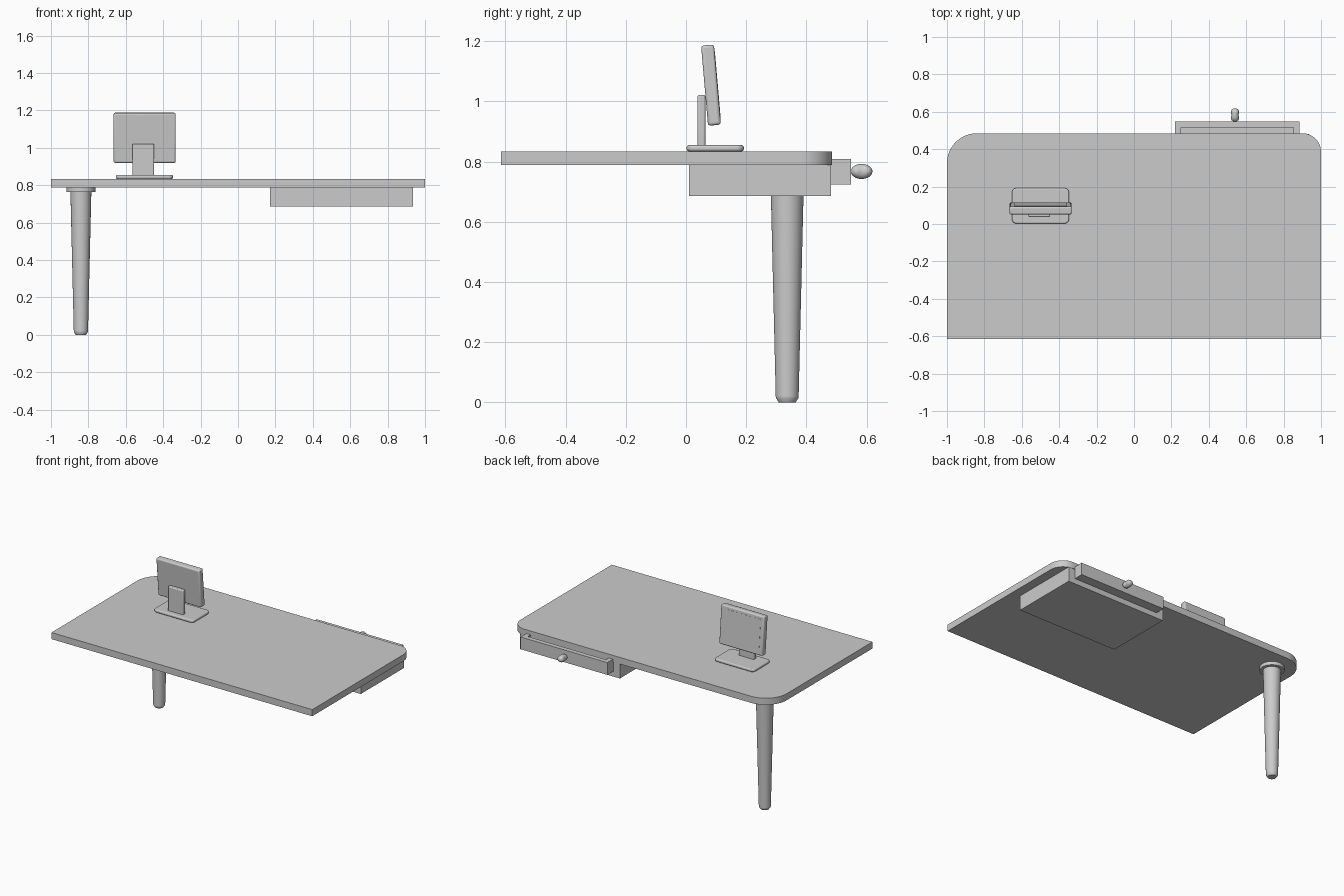
import bpy, bmesh
from math import sin, cos, pi, radians

if "Cube" in bpy.data.objects:
    bpy.data.objects.remove(bpy.data.objects["Cube"])


def make_object(name, bm, smooth=True):
    bmesh.ops.recalc_face_normals(bm, faces=bm.faces)
    me = bpy.data.meshes.new(name)
    bm.to_mesh(me)
    bm.free()
    ob = bpy.data.objects.new(name, me)
    bpy.context.collection.objects.link(ob)
    bpy.ops.object.select_all(action='DESELECT')
    ob.select_set(True)
    bpy.context.view_layer.objects.active = ob
    if smooth:
        bpy.ops.object.shade_smooth_by_angle(angle=radians(35))
    return ob


def prism(name, pts, z0, z1):
    bm = bmesh.new()
    face = bm.faces.new([bm.verts.new((x, y, z0)) for x, y in pts])
    top = bmesh.ops.extrude_face_region(bm, geom=[face])
    for v in [g for g in top['geom'] if isinstance(g, bmesh.types.BMVert)]:
        v.co.z = z1
    return make_object(name, bm)


def arc(cx, cy, r, a0, n=12):
    return [(cx + r * cos(a0 + pi / 2 * i / n), cy + r * sin(a0 + pi / 2 * i / n))
            for i in range(n + 1)]


def box(name, lo, hi, bevel=0):
    bm = bmesh.new()
    bmesh.ops.create_cube(bm, size=1)
    for v in bm.verts:
        v.co = [v.co[i] * (hi[i] - lo[i]) for i in range(3)]
    ob = make_object(name, bm, False)
    ob.location = [(lo[i] + hi[i]) / 2 for i in range(3)]
    if bevel:
        mod = ob.modifiers.new("Bevel", 'BEVEL')
        mod.width, mod.segments = bevel, 3
        bpy.ops.object.shade_smooth_by_angle(angle=radians(35))
    return ob


def lathe(name, profile, loc, n=40):
    bm = bmesh.new()
    rings = [[bm.verts.new((r * cos(2 * pi * i / n), r * sin(2 * pi * i / n), z))
              for i in range(n)] for r, z in profile]
    for a, b in zip(rings, rings[1:]):
        for i in range(n):
            j = (i + 1) % n
            bm.faces.new((a[i], a[j], b[j], b[i]))
    bm.faces.new(rings[0])
    bm.faces.new(rings[-1])
    ob = make_object(name, bm)
    ob.location = loc
    return ob


# Desk top with only its two back corners rounded
outline = [(-1, -0.615), (1, -0.615)] + arc(0.9, 0.385, 0.10, 0) + arc(-0.84, 0.325, 0.16, pi / 2)
prism("desk_top", outline, 0.788, 0.834)

# Single tapered leg, its foot and mounting plate
lathe("leg", [(0.028, 0), (0.038, 0.016), (0.038, 0.02), (0.056, 0.765)], (-0.84, 0.336, 0))
lathe("leg_plate", [(0.077, 0.764), (0.077, 0.789)], (-0.84, 0.336, 0))

# Drawer case under the top
box("drawer_case", (0.17, 0.01, 0.686), (0.935, 0.482, 0.789))

# Partly opened drawer: floor, two sides and a front panel
box("drawer_floor", (0.22, 0.47, 0.723), (0.885, 0.548, 0.745))
box("drawer_side_left", (0.22, 0.47, 0.723), (0.252, 0.548, 0.808))
box("drawer_side_right", (0.853, 0.47, 0.723), (0.885, 0.548, 0.808))
box("drawer_front", (0.22, 0.516, 0.723), (0.885, 0.548, 0.808))

# Drawer knob: rounded, slightly pinched in the middle across x
bm = bmesh.new()
bmesh.ops.create_uvsphere(bm, u_segments=24, v_segments=16, radius=1)
for v in bm.verts:
    pinch = 0.75 + 0.6 * min(abs(v.co.z), 0.75)
    v.co = (v.co.x * 0.024 * pinch, v.co.y * 0.025, v.co.z * 0.036)
knob = make_object("drawer_knob", bm)
knob.rotation_euler.x = pi / 2
knob.location = (0.54, 0.583, 0.767)

# Monitor base plate with rounded corners and soft edges
w, d, r = 0.153, 0.095, 0.025
pts = []
for k, (sx, sy) in enumerate([(1, 1), (-1, 1), (-1, -1), (1, -1)]):
    pts += arc(sx * (w - r), sy * (d - r), r, k * pi / 2, 6)
base = prism("monitor_base", pts, 0.834, 0.854)
base.location = (-0.5, 0.097, 0)
mod = base.modifiers.new("Bevel", 'BEVEL')
mod.width, mod.segments = 0.007, 3

# Stand and tilted screen facing the back
box("monitor_stand", (-0.565, 0.038, 0.845), (-0.448, 0.064, 1.021), 0.006)
screen = box("monitor_screen", (-0.665, 0.0615, 0.92), (-0.333, 0.1045, 1.187), 0.009)
screen.rotation_euler.x = radians(5)
panel = box("monitor_display", (-0.64, -0.001, -0.11), (-0.358, 0.001, 0.11))
panel.location = (-0.499, 0.1045, 1.0555)
panel.rotation_euler.x = radians(5)
